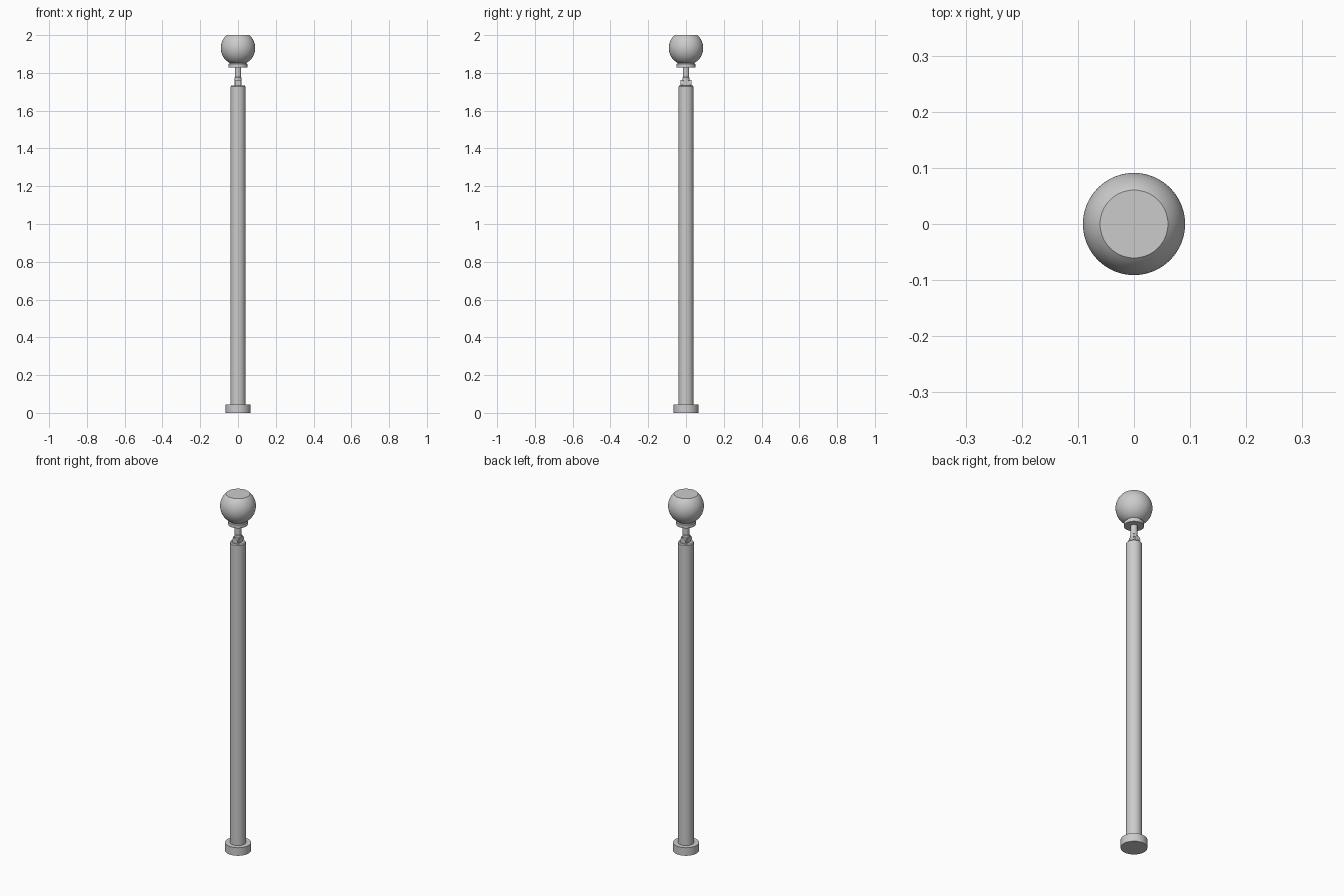
import bpy, math

if "Cube" in bpy.data.objects:
    bpy.data.objects.remove(bpy.data.objects["Cube"])


def lathe(name, profile, sides=64):
    """Revolve an (r, z) profile around z, closing both ends with flat caps."""
    verts, faces = [], []
    for r, z in profile:
        for i in range(sides):
            a = 2 * math.pi * i / sides
            verts.append((r * math.cos(a), r * math.sin(a), z))
    for k in range(len(profile) - 1):
        for i in range(sides):
            j = (i + 1) % sides
            faces.append((k * sides + i, k * sides + j, (k + 1) * sides + j, (k + 1) * sides + i))
    faces.append(tuple(reversed(range(sides))))
    faces.append(tuple(range((len(profile) - 1) * sides, len(profile) * sides)))
    mesh = bpy.data.meshes.new(name)
    mesh.from_pydata(verts, [], faces)
    obj = bpy.data.objects.new(name, mesh)
    bpy.context.collection.objects.link(obj)
    smooth(obj)
    return obj


def smooth(obj):
    bpy.ops.object.select_all(action='DESELECT')
    obj.select_set(True)
    bpy.context.view_layer.objects.active = obj
    bpy.ops.object.shade_smooth_by_angle(angle=math.radians(30))


# Foot and post
lathe("base_foot", [(0.066, 0), (0.066, 0.045)])
lathe("post", [(0.04, 0.045), (0.04, 1.727), (0.036, 1.732)])

# Pivot joint: tongue on the post with a bolt running front to back
bpy.ops.mesh.primitive_cube_add(size=1, location=(0, 0, 1.745))
tongue = bpy.context.object
tongue.name = "pivot_block"
tongue.scale = (0.038, 0.034, 0.03)
bpy.ops.mesh.primitive_cylinder_add(vertices=32, radius=0.017, depth=0.056,
                                    location=(0, 0, 1.745), rotation=(math.pi / 2, 0, 0))
bolt = bpy.context.object
bolt.name = "pivot_bolt"
smooth(bolt)

# Stem and collar under the ball
lathe("stem", [(0.019, 1.745), (0.019, 1.775), (0.017, 1.777), (0.017, 1.835)], 32)
lathe("collar", [(0.05, 1.829), (0.05, 1.847), (0.045, 1.850), (0.045, 1.857)])

# Ball with a flat cut top
R, CZ, TOP = 0.091, 1.932, 2.0
start, end = -math.pi / 2 + 0.3, math.asin((TOP - CZ) / R)
lathe("ball", [(R * math.cos(start + (end - start) * i / 32),
                CZ + R * math.sin(start + (end - start) * i / 32)) for i in range(33)])
